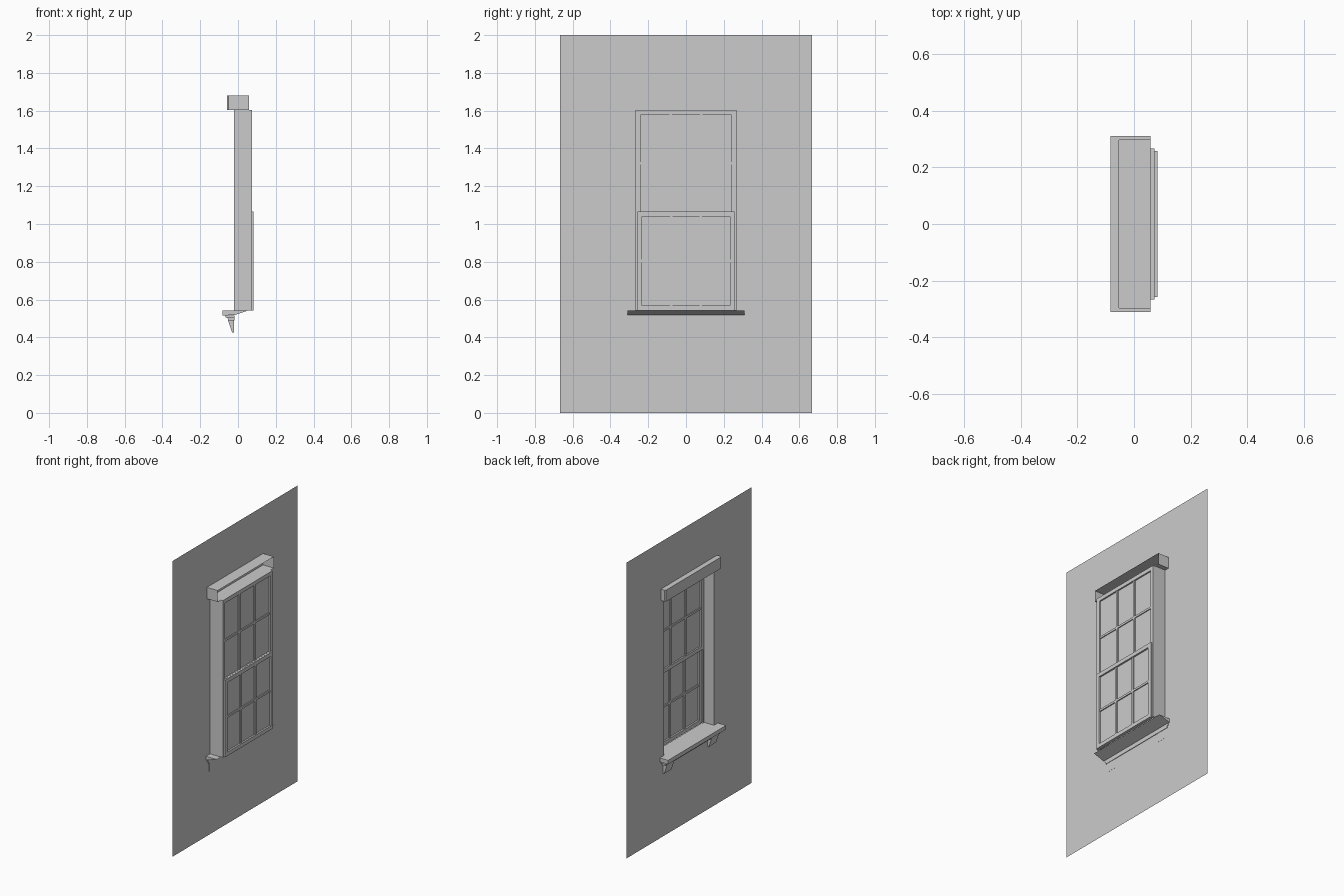
import bpy
import bmesh
from mathutils import Vector

cube = bpy.data.objects.get("Cube")
if cube:
    bpy.data.objects.remove(cube, do_unlink=True)

# One plain grey for the whole model
grey = bpy.data.materials.new("plain_grey")
grey.use_nodes = True
grey.diffuse_color = (0.6, 0.6, 0.6, 1)
bsdf = next(n for n in grey.node_tree.nodes if n.type == "BSDF_PRINCIPLED")
bsdf.inputs["Base Color"].default_value = (0.6, 0.6, 0.6, 1)

# Shared dimensions
WALL_X, FRAME_X = -0.022, 0.058
OPEN_Y, SILL_Z, HEAD_Z = 0.268, 0.543, 1.604


def finish(name, bm, recalc=True):
    if recalc:
        bmesh.ops.recalc_face_normals(bm, faces=bm.faces)
    mesh = bpy.data.meshes.new(name)
    bm.to_mesh(mesh)
    bm.free()
    mesh.materials.append(grey)
    obj = bpy.data.objects.new(name, mesh)
    bpy.context.collection.objects.link(obj)
    return obj


def add_box(bm, lo, hi):
    lo, hi = Vector(lo), Vector(hi)
    verts = bmesh.ops.create_cube(bm, size=1)["verts"]
    for v in verts:
        v.co = (lo + hi) / 2 + v.co * (hi - lo)
    return verts


def add_quad(bm, corners):
    bm.faces.new([bm.verts.new(c) for c in corners])


def prism(name, profile, y0, y1):
    """Extrude an x-z profile along y."""
    bm = bmesh.new()
    face = bm.faces.new([bm.verts.new((x, y0, z)) for x, z in profile])
    out = bmesh.ops.extrude_face_region(bm, geom=[face])["geom"]
    moved = [g for g in out if isinstance(g, bmesh.types.BMVert)]
    bmesh.ops.translate(bm, verts=moved, vec=(0, y1 - y0, 0))
    return finish(name, bm)


# Wall sheet with the window opening
bm = bmesh.new()
ys = (-0.667, -OPEN_Y, OPEN_Y, 0.667)
zs = (0, SILL_Z, HEAD_Z, 2)
grid = [[bm.verts.new((WALL_X, y, z)) for z in zs] for y in ys]
for i in range(3):
    for j in range(3):
        if (i, j) != (1, 1):
            bm.faces.new((grid[i][j], grid[i + 1][j],
                          grid[i + 1][j + 1], grid[i][j + 1]))
finish("wall", bm, recalc=False)

# Thin jamb sheets lining the sides of the opening
for side, sign in (("left", 1), ("right", -1)):
    bm = bmesh.new()
    y = sign * OPEN_Y
    add_quad(bm, [(WALL_X, y, SILL_Z), (FRAME_X, y, SILL_Z),
                  (FRAME_X, y, HEAD_Z), (WALL_X, y, HEAD_Z)])
    finish("jamb_" + side, bm, recalc=False)

# Hollow hood over the opening, open at the back, softened front corners
bm = bmesh.new()
add_box(bm, (-0.057, -0.3, HEAD_Z), (FRAME_X, 0.3, 1.681))
bm.normal_update()
corners = [e for e in bm.edges if all(v.co.x < 0 for v in e.verts)
           and abs(e.verts[0].co.z - e.verts[1].co.z) > 0.01]
bmesh.ops.bevel(bm, geom=corners, offset=0.006, segments=1, affect="EDGES")
bm.normal_update()
back = [f for f in bm.faces if f.normal.x > 0.9]
bmesh.ops.delete(bm, geom=back, context="FACES")
finish("hood", bm, recalc=False)

# Sill with a sloping underside, and the stepped moulding below it
prism("sill", [(-0.083, 0.516), (-0.083, SILL_Z), (FRAME_X, SILL_Z),
               (-0.018, 0.518)], -0.31, 0.31)
prism("upper_moulding", [(-0.067, 0.516), (-0.067, 0.506), (-0.055, 0.502),
                         (-0.018, 0.502), (-0.018, 0.516)], -0.298, 0.298)
prism("lower_moulding", [(-0.055, 0.502), (-0.052, 0.488), (-0.018, 0.488),
                         (-0.018, 0.502)], -0.29, 0.29)

# Tapered brackets under the sill
for side, sign in (("left", 1), ("right", -1)):
    prism("bracket_" + side, [(-0.052, 0.488), (-0.031, 0.426),
                              (-0.021, 0.426), (-0.021, 0.488)],
          sign * 0.2, sign * 0.277)


def sash(name, x0, x1, half, z0, z1, rail=0.026, bar=0.014):
    """Frame, three by two glazing bars and a pane."""
    bm = bmesh.new()
    for s in (-1, 1):
        ya, yb = sorted((s * half, s * (half - rail)))
        add_box(bm, (x0, ya, z0), (x1, yb, z1))
    inner = half - rail
    for za in (z0, z1 - rail):
        add_box(bm, (x0, -inner, za), (x1, inner, za + rail))
    mid, inset = (z0 + z1) / 2, (x1 - x0) * 0.2
    b0, b1 = x0 + inset, x1 - inset
    for s in (-1, 1):
        y = s * inner / 3
        add_box(bm, (b0, y - bar / 2, z0 + rail), (b1, y + bar / 2, z1 - rail))
    add_box(bm, (b0, -inner, mid - bar / 2), (b1, inner, mid + bar / 2))
    finish(name, bm)
    # Pane in the middle of the frame
    bm = bmesh.new()
    x = (x0 + x1) / 2
    add_quad(bm, [(x, -inner, z0 + rail), (x, inner, z0 + rail),
                  (x, inner, z1 - rail), (x, -inner, z1 - rail)])
    finish(name + "_pane", bm, recalc=False)


sash("upper_sash", 0.053, 0.073, 0.267, 1.04, HEAD_Z)
sash("lower_sash", 0.06, 0.083, 0.258, SILL_Z, 1.065)

# Narrow stops beside the lower sash
for side, sign in (("left", 1), ("right", -1)):
    bm = bmesh.new()
    ya, yb = sorted((sign * 0.258, sign * 0.267))
    add_box(bm, (0.053, ya, SILL_Z), (0.073, yb, 1.04))
    finish("stop_" + side, bm)
